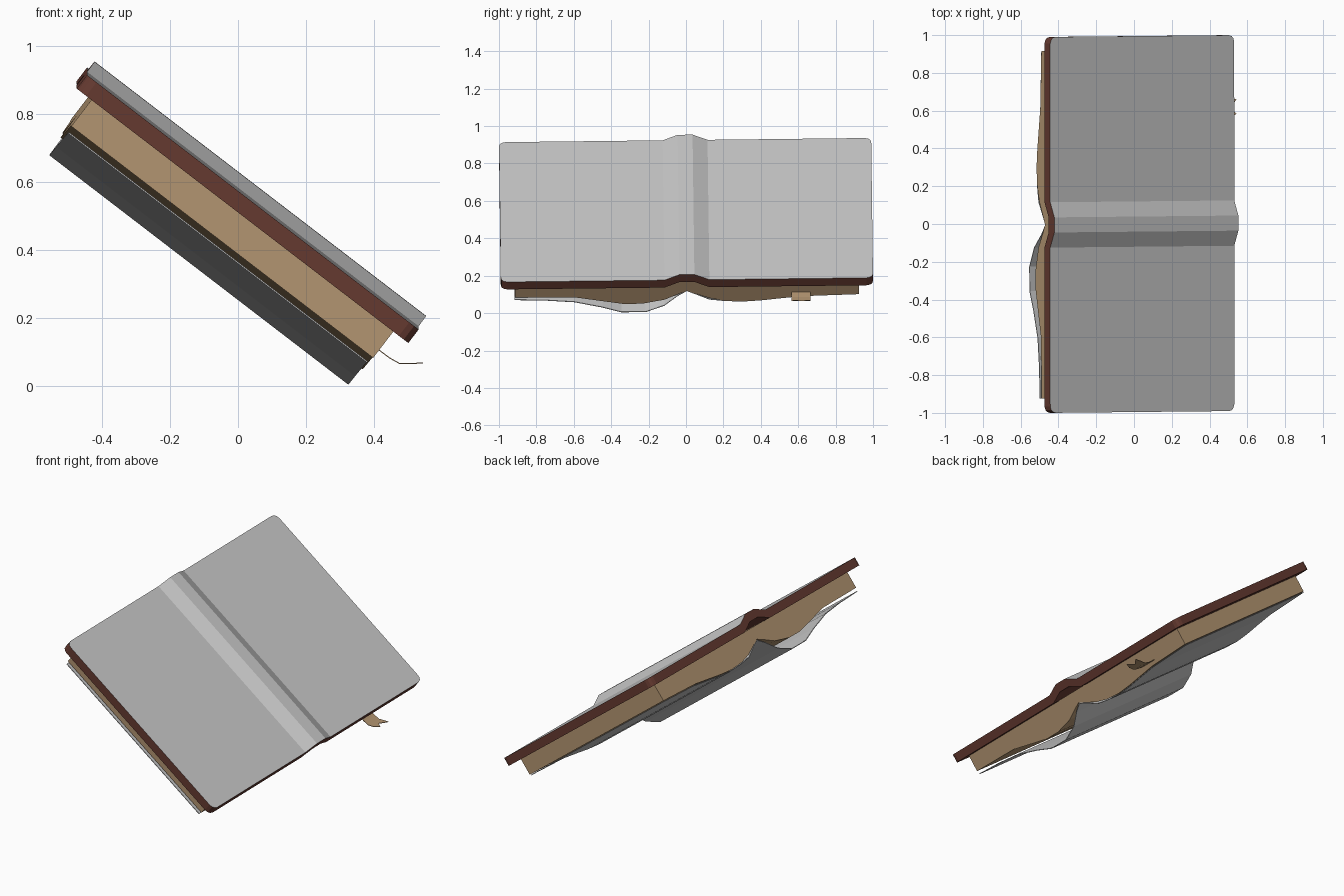
import bpy
import math

if "Cube" in bpy.data.objects:
    bpy.data.objects.remove(bpy.data.objects["Cube"])


def material(name, rgb):
    m = bpy.data.materials.new(name)
    m.diffuse_color = (*rgb, 1.0)
    m.use_nodes = True
    m.node_tree.nodes["Principled BSDF"].inputs["Base Color"].default_value = m.diffuse_color
    return m


GREY = material("pale grey", (0.57, 0.57, 0.57))
BROWN = material("dark brown leather", (0.13, 0.042, 0.03))
TAN = material("tan paper", (0.45, 0.30, 0.165))

ANGLE = math.radians(37.5)
CA, SA = math.cos(ANGLE), math.sin(ANGLE)


def place(u, y, w):
    """Book space (u down the slope, w out of the cover) to world space."""
    uu = u - 0.007 * y
    ww = w + 0.009 * y
    return (uu * CA + ww * SA, y + 0.008 * (u + 0.3), -uu * SA + ww * CA)


def make_object(name, verts, faces, mats):
    me = bpy.data.meshes.new(name)
    me.from_pydata(verts, [], faces)
    for m in mats:
        me.materials.append(m)
    me.update()
    ob = bpy.data.objects.new(name, me)
    bpy.context.collection.objects.link(ob)
    return ob


def loft(name, stations, mats, top_slot=0):
    """Join rectangular sections (y, u0, u1, w_bottom, w_top) along y."""
    verts, faces, slots = [], [], []
    for y, u0, u1, wb, wt in stations:
        verts += [place(u0, y, wb), place(u1, y, wb),
                  place(u1, y, wt), place(u0, y, wt)]
    for i in range(len(stations) - 1):
        a, b = 4 * i, 4 * i + 4
        for k in range(4):
            n = (k + 1) % 4
            faces.append((a + k, a + n, b + n, b + k))
            slots.append(top_slot if k == 2 else 0)
    e = len(verts) - 4
    faces += [(3, 2, 1, 0), (e, e + 1, e + 2, e + 3)]
    slots += [0, 0]
    ob = make_object(name, verts, faces, mats)
    ob.data.polygons.foreach_set("material_index", slots)
    return ob


def interp(points, y):
    for (y0, w0), (y1, w1) in zip(points, points[1:]):
        if y0 <= y <= y1:
            return w0 + (w1 - w0) * (y - y0) / (y1 - y0)
    return points[-1][1]


# Cover with rounded corners and a raised spine
half = [(0.04, 0, 0.5), (0.12, 0, 0.464), (0.96, 0, 0.464),
        (0.979, 0.006, 0.464), (0.99, 0.017, 0.464), (0.995, 0.035, 0.464)]
profile = [(-y, i, w) for y, i, w in reversed(half)] + half
loft("cover", [(y, -0.915 + i, 0.313 - i, w - 0.05, w) for y, i, w in profile],
     [BROWN, GREY], top_slot=1)

# Block of pages, sagging away from the cover on each side of the spine
block = [(-0.92, 0.316), (-0.6, 0.313), (-0.45, 0.285), (-0.34, 0.265),
         (-0.24, 0.265), (-0.12, 0.29), (-0.05, 0.325), (0, 0.347),
         (0.05, 0.327), (0.12, 0.298), (0.2, 0.28), (0.3, 0.273),
         (0.4, 0.28), (0.5, 0.292), (0.62, 0.306), (0.92, 0.315)]
loft("page_block", [(y, -0.86, 0.258, w, 0.416) for y, w in block], [TAN])

# Loose outer sheets
left = [(-0.92, 0.294), (-0.75, 0.288), (-0.6, 0.275), (-0.45, 0.237),
        (-0.35, 0.204), (-0.22, 0.203), (-0.12, 0.245), (-0.05, 0.308),
        (0, 0.342)]
right = [(0, 0.342), (0.05, 0.318), (0.12, 0.283), (0.2, 0.272),
         (0.3, 0.267), (0.4, 0.274), (0.5, 0.286), (0.62, 0.299),
         (0.92, 0.308)]
for name, pts in (("left_sheet", left), ("right_sheet", right)):
    loft(name, [(y, -0.855, 0.252, w, w + 0.004) for y, w in pts], [GREY])

# Ribbon bookmark with a notched end
path = [(0.36, 0.15), (0.425, 0.1), (0.445, 0.085), (0.475, 0.068), (0.51, 0.068)]
Y0, Y1 = 0.565, 0.665
verts, faces = [], []
for x, z in path:
    verts += [(x, Y0, z), (x, (Y0 + Y1) / 2, z), (x, Y1, z)]
for i in range(len(path) - 1):
    for k in (0, 1):
        a = 3 * i + k
        faces.append((a, a + 3, a + 4, a + 1))
n = len(verts)
verts += [(0.543, Y0 + 0.018, 0.07), (0.543, Y1 - 0.005, 0.07)]
faces += [(n - 3, n, n - 2), (n - 2, n + 1, n - 1)]
ribbon = make_object("ribbon", verts, faces, [TAN])
mod = ribbon.modifiers.new("thickness", "SOLIDIFY")
mod.thickness = 0.003
